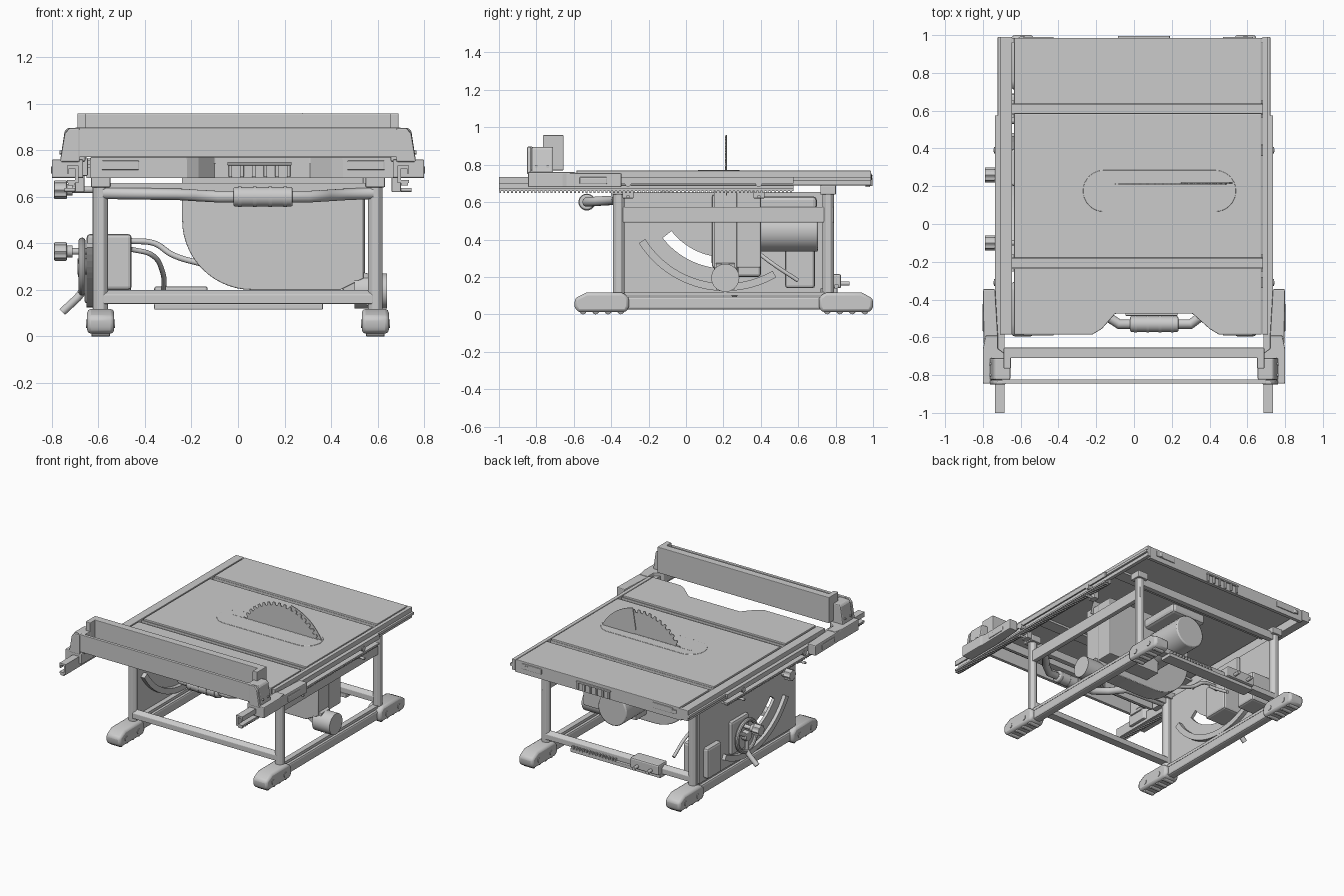
import bpy, bmesh
from math import sin, cos, radians, pi

if "Cube" in bpy.data.objects:
    bpy.data.objects.remove(bpy.data.objects["Cube"])

def finish(name, bm, bevel=0, smooth=False):
    bmesh.ops.recalc_face_normals(bm, faces=bm.faces)
    me = bpy.data.meshes.new(name)
    bm.to_mesh(me); bm.free()
    ob = bpy.data.objects.new(name, me)
    bpy.context.collection.objects.link(ob)
    if bevel:
        m = ob.modifiers.new("bevel", 'BEVEL')
        m.width, m.segments, m.limit_method = bevel, 2, 'ANGLE'
    if smooth:
        for o in bpy.context.selected_objects: o.select_set(False)
        ob.select_set(True)
        bpy.context.view_layer.objects.active = ob
        bpy.ops.object.shade_smooth_by_angle(angle=radians(35))
    return ob

def prism(name, axis, pts, a, b, bevel=0, smooth=False):
    """Extrude a 2D outline along an axis: X takes (y,z), Y takes (x,z), Z takes (x,y)."""
    put = {'X': lambda p, t: (t, *p), 'Y': lambda p, t: (p[0], t, p[1]), 'Z': lambda p, t: (*p, t)}[axis]
    bm = bmesh.new()
    lo = [bm.verts.new(put(p, a)) for p in pts]
    hi = [bm.verts.new(put(p, b)) for p in pts]
    bm.faces.new(lo); bm.faces.new(hi[::-1])
    for i in range(len(pts)):
        j = (i + 1) % len(pts)
        bm.faces.new((lo[i], lo[j], hi[j], hi[i]))
    return finish(name, bm, bevel, smooth)

def box(name, x0, x1, y0, y1, z0, z1, bevel=0):
    return prism(name, 'Z', [(x0, y0), (x1, y0), (x1, y1), (x0, y1)], z0, z1, bevel)

def arc(cx, cy, r, a0, a1, n=16):
    return [(cx + r * cos(radians(a0 + (a1 - a0) * i / n)),
             cy + r * sin(radians(a0 + (a1 - a0) * i / n))) for i in range(n + 1)]

def cyl(name, axis, u, v, r, a, b, n=32, bevel=0):
    return prism(name, axis, arc(u, v, r, 0, 360 - 360 / n, n - 1), a, b, bevel, True)

def tube(name, pts, r, bezier=False):
    cu = bpy.data.curves.new(name, 'CURVE')
    cu.dimensions, cu.bevel_depth, cu.bevel_resolution, cu.use_fill_caps = '3D', r, 3, True
    sp = cu.splines.new('BEZIER' if bezier else 'POLY')
    if bezier:
        sp.bezier_points.add(len(pts) - 1)
        for p, co in zip(sp.bezier_points, pts):
            p.co = co; p.handle_left_type = p.handle_right_type = 'AUTO'
    else:
        sp.points.add(len(pts) - 1)
        for p, co in zip(sp.points, pts): p.co = (*co, 1)
    ob = bpy.data.objects.new(name, cu)
    bpy.context.collection.objects.link(ob)
    return ob

def array(ob, n, off):
    m = ob.modifiers.new("array", 'ARRAY')
    m.count, m.use_relative_offset, m.use_constant_offset = n, False, True
    m.constant_offset_displace = off

# Table top: three panels with two sunken mitre slots, notched front edge
notch = [(-.635, -.585), (-.22, -.585), (-.17, -.555), (-.10, -.475), (.31, -.475),
         (.40, -.555), (.45, -.585), (.675, -.585)]
prism("table_front_panel", 'Z', notch + [(.675, -.235), (-.635, -.235)], .74, .77, .004)
box("table_middle_panel", -.635, .675, -.18, .585, .74, .77, .004)
box("table_back_panel", -.635, .675, .635, .985, .74, .77, .004)
for n, y in (("front", -.2075), ("back", .61)):
    box(n + "_mitre_slot_floor", -.66, .69, y - .045, y + .045, .725, .741)
    for s in (-1, 1):
        box(n + "_mitre_slot_lip", -.66, .69, y + s * .027 - .004, y + s * .027 + .004, .74, .757)
# Table skirt
prism("front_skirt", 'Z', notch + [(x, y + .022) for x, y in notch[::-1]], .68, .76)
box("back_skirt", -.65, .685, .96, .985, .68, .765)
for x0, x1 in ((-.585, -.425), (.47, .63)):
    for n, y in (("front", -.586), ("back", .986)):
        box(n + "_skirt_grip", x0, x1, y - .005, y + .005, .715, .755, .004)
for n, x, y in (("front", .09, -.478), ("back", .05, .988)):
    for i in range(6):
        box(n + "_vent_rib", x - .13 + i * .05, x - .115 + i * .05, y - .008, y + .008, .685, .735, .003)
    box(n + "_vent_top", x - .135, x + .14, y - .008, y + .008, .735, .747, .003)
for s in (-1, 1):
    cyl("back_stop", 'Z', s * .59, .965, .03, .72, .745)

# Throat insert with blade slot
ins = arc(.43, .175, .11, -90, 90) + arc(-.16, .175, .11, 90, 270)
prism("throat_insert", 'Z', ins, .745, .772, .002, True)
box("blade_slot_line", -.19, .53, .205, .218, .765, .7728)

# Toothed blade and riving knife
teeth, pts = 48, []
for i in range(teeth):
    a = 2 * pi * i / teeth
    for r, d in ((.318, 0), (.34, .02), (.34, .065), (.32, .09)):
        pts.append((.20 + r * cos(a + d), .615 + r * sin(a + d)))
prism("saw_blade", 'Y', pts, .208, .214)
prism("riving_knife", 'Y', arc(.20, .605, .362, 5, 78, 20) + [(.25, .80), (.40, .62)], .214, .219)

# Side rails, sliding fence rails with rack teeth
for s in (-1, 1):
    n = "left_" if s < 0 else "right_"
    X = lambda a, b: (min(s * a, s * b), max(s * a, s * b))
    box(n + "table_rail", *X(.645 if s < 0 else .68, .708), -.585, .99, .69, .768, .004)
    box(n + "rail_ledge", *X(.70, .722), -.585, .99, .715, .735, .003)
    box(n + "fence_rail_web", *X(.685, .70), -1, .575, .66, .735)
    box(n + "fence_rail_top", *X(.685, .735), -1, .575, .722, .735)
    box(n + "fence_rail_lip", *X(.725, .735), -1, .575, .70, .735)
    box(n + "fence_rail_bottom", *X(.685, .735), -1, .575, .66, .672)
    array(box(n + "rack_tooth", *X(.70, .73), -.998, -.988, .648, .662), 75, (0, .021, 0))
    for y in (-.31, .39):
        cyl(n + "rail_bolt", 'X', y, .70, .018, *X(.68, .74), 16)
        tube(n + "rail_lever", [(s * .70, y, .63), (s * .745, y, .63)], .009)
        box(n + "rail_hanger", *X(.66, .70), y - .03, y + .03, .62, .70, .004)
    # Fence carriage and end bracket
    prism(n + "fence_carriage", 'Z', [(s * .665, -.845), (s * .80, -.845), (s * .80, -.66), (s * .785, -.59),
          (s * .72, -.59), (s * .72, -.66), (s * .665, -.70)], .68, .76, .006)
    prism(n + "carriage_arm", 'Z', [(s * .72, -.60), (s * .795, -.66), (s * .80, -.345), (s * .735, -.345)], .68, .755, .006)
    box(n + "carriage_latch", *X(.74, .803), -.57, -.42, .695, .735, .008)
    prism(n + "fence_bracket", 'Y', [(s * .655, .75), (s * .765, .75), (s * .745, .88), (s * .735, .895), (s * .655, .895)],
          -.825, -.71, .008)
    prism(n + "bracket_shell", 'Y', [(s * .68, .75), (s * .765, .75), (s * .745, .87), (s * .725, .895), (s * .68, .895)],
          -.85, -.828, .006)
    box(n + "fence_end_cap", *X(.652, .69), -.765, -.655, .77, .958, .004)
    for y in (-.80, -.74):
        cyl(n + "bracket_screw", 'X', y, .79, .008, *X(.74, .766), 12)

# Fence beam and front face plate
box("fence_beam", -.69, .69, -.71, -.655, .77, .958, .004)
box("fence_front_plate", -.70, .70, -.845, -.822, .77, .897, .003)

# Stand: feet, legs, and rails
for s in (-1, 1):
    n = "left_" if s < 0 else "right_"
    for fy, e, m in ((-.45, -1, "front_"), (.855, 1, "back_")):
        prof = [(-.145, .04), (-.13, .012), (.13, .012), (.145, .04), (.145, .09), (.11, .118), (-.08, .118), (-.145, .085)]
        prism(n + m + "foot", 'X', [(fy - e * a, z) for a, z in prof], s * .59 - .058, s * .59 + .058, .016, True)
        for i in range(4):
            cyl(n + m + "foot_pad", 'X', fy - .10 + i * .067, .018, .018, s * .59 - .04, s * .59 + .04, 16, .003)
        for dy in (-.07, .07):
            cyl(n + m + "foot_bolt", 'X', fy + dy, .055, .018, s * .59 - .062, s * .59 + .062, 16)
        ly = -.36 if e < 0 else .76
        prism(n + m + "leg", 'Z', [(s * .59 + a, ly + b) for a, b in arc(0, 0, .033, 22.5, 337.5, 7)], .11, .69, .004)
        box(n + m + "leg_collar", s * .59 - .042, s * .59 + .042, ly - .042, ly + .042, .64, .69, .006)
    box(n + "lower_rail", s * .59 - .032, s * .59 + .032, -.33, .74, .025, .095, .012)
    box(n + "lower_flange", s * .59 - .02, s * .59 + .02, -.33, .74, .10, .12)
box("right_upper_rail", .575, .61, -.38, .79, .49, .575, .006)
for m, y in (("front_", -.36), ("back_", .76)):
    prism(m + "lower_beam", 'X', [(y - .03, .14), (y + .03, .14), (y + .03, .18), (y, .20), (y - .03, .18)], -.58, .58, .004)
    box(m + "upper_beam", -.58, .58, y - .02, y + .02, .60, .66, .006)

# Carry handle
tube("handle_tube", [(-.58, -.37, .615), (-.25, -.38, .61), (-.17, -.47, .605), (-.08, -.53, .60), (.30, -.53, .60),
     (.38, -.47, .605), (.46, -.38, .61), (.58, -.37, .615)], .026)
cyl("handle_grip", 'X', -.53, .60, .042, -.02, .235, 24, .008)
for i in range(4):
    cyl("handle_grip_ring", 'X', -.53, .60, .045, .0 + i * .065, .015 + i * .065, 24)

# Blade housing, motor, and dust port
prism("blade_housing", 'Y', [(-.24, .685), (-.24, .50)] + arc(.06, .50, .30, 180, 270, 14)[1:] +
      [(.44, .20), (.54, .25), (.54, .685)], .15, .28, .004, True)
box("housing_side_box", .12, .545, .27, .40, .25, .685, .006)
cyl("motor", 'Y', .10, .45, .115, .27, .705, 32, .008)
box("motor_cover", -.04, .24, .38, .70, .56, .63, .02)
prism("dust_port_neck", 'Y', [(.42, .22), (.56, .13), (.56, .27), (.44, .30)], .16, .26, .004)
cyl("dust_port", 'X', .21, .195, .075, .50, .64)

# Left panel with curved bevel slot, arc guide
panel = box("left_panel", -.625, -.605, -.34, .74, .12, .655)
slot = prism("slot_cutter", 'X', arc(.21, .67, .425, 218, 262) + arc(.21, .67, .365, 262, 218), -.7, -.5)
slot.hide_render = True; slot.hide_viewport = True; slot.display_type = 'WIRE'
m = panel.modifiers.new("slot", 'BOOLEAN'); m.object = slot; m.solver = 'EXACT'
prism("bevel_arc_guide", 'X', arc(.21, .67, .545, 212, 300, 24) + arc(.21, .67, .505, 300, 212, 24), -.65, -.575)
prism("bevel_arc_plate", 'X', [(.14, .64), (.40, .64), (.40, .25), (.14, .25)], -.602, -.57, .01)

# Height gearbox, storage box, cords
box("gearbox", -.65, -.457, .20, .40, .20, .44, .015)
box("storage_box", -.66, -.46, .53, .69, .14, .36, .015)
tube("power_cord", [(-.46, .30, .41), (-.36, .30, .40), (-.28, .28, .35), (-.15, .26, .31)], .013, True)
tube("lower_cord", [(-.46, .32, .375), (-.37, .36, .35), (-.325, .45, .28), (-.32, .60, .18)], .011, True)

# Handwheel with spokes and crank, bevel lock knobs
bpy.ops.mesh.primitive_torus_add(location=(-.67, .26, .30), rotation=(0, pi / 2, 0), major_radius=.11,
                                 minor_radius=.015, major_segments=40, minor_segments=10)
bpy.context.object.name = "handwheel_rim"
bpy.ops.object.shade_smooth_by_angle()
cyl("handwheel_hub", 'X', .26, .30, .035, -.69, -.61, 24, .004)
for a in (30, 150, 270):
    tube("handwheel_spoke", [(-.675, .26, .30), (-.67, .26 + .11 * cos(radians(a)), .30 + .11 * sin(radians(a)))], .014)
tube("crank_arm", [(-.67, .26, .19), (-.69, .26, .165), (-.755, .26, .105)], .018)
for y, z in ((.26, .365), (-.10, .63)):
    cyl("knob_shaft", 'X', y, z, .014, -.74, -.60, 16)
    knob = [(y + r * cos(2 * pi * i / 16), z + r * sin(2 * pi * i / 16)) for i, r in enumerate([.042, .034] * 8)]
    prism("lock_knob", 'X', knob, -.79, -.735, .005)
    cyl("knob_collar", 'X', y, z, .025, -.74, -.71, 20)

# Rear tray and tool holder on the back lower beam
box("rear_tray", -.36, .365, .72, .81, .115, .142, .005)
box("rear_tool_box", -.36, -.13, .73, .83, .14, .215, .01)
for x in (-.30, -.19):
    cyl("tool_box_bolt", 'Y', x, .165, .012, .82, .875, 14)
array(box("tray_rib", .0, .012, .795, .815, .14, .16), 14, (.026, 0, 0))
